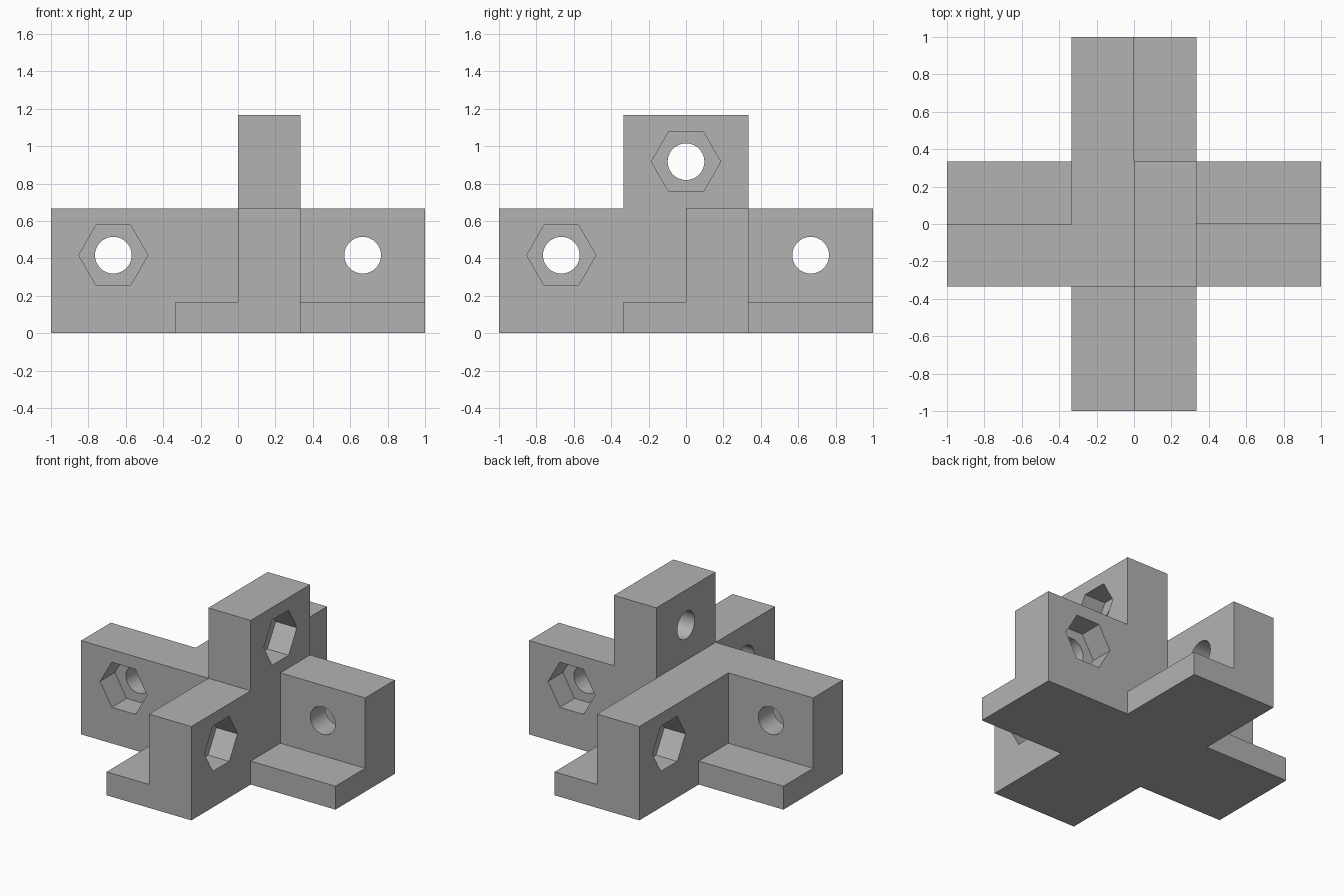
import bpy, bmesh
from math import pi, cos, sin, radians
from mathutils import Matrix, Vector

W = 1 / 3          # half width of every arm, and wall thickness
BASE = W / 2       # height of the base flange
WALL = 2 * W       # height of the horizontal walls
TOP = 3.5 * W      # top of the upright wall
HOLE_R, NUT_R = 0.098, 0.185
NUT_DEPTH = W / 2

old = bpy.data.objects.get("Cube")
if old:
    bpy.data.objects.remove(old, do_unlink=True)

grey = bpy.data.materials.new("Plain grey")
grey.use_nodes = True
colour = (0.448, 0.448, 0.448, 1)
grey.diffuse_color = colour
grey.node_tree.nodes["Principled BSDF"].inputs["Base Color"].default_value = colour


def prism(name, outline, direction, turn=0):
    """Extrude a closed outline, then turn it about the vertical axis."""
    bm = bmesh.new()
    face = bm.faces.new([bm.verts.new(p) for p in outline])
    new = bmesh.ops.extrude_face_region(bm, geom=[face])["geom"]
    moved = [v for v in new if isinstance(v, bmesh.types.BMVert)]
    bmesh.ops.translate(bm, verts=moved, vec=Vector(direction))
    bmesh.ops.recalc_face_normals(bm, faces=bm.faces)
    bm.transform(Matrix.Rotation(turn, 4, "Z"))
    mesh = bpy.data.meshes.new(name)
    bm.to_mesh(mesh)
    bm.free()
    mesh.materials.append(grey)
    obj = bpy.data.objects.new(name, mesh)
    bpy.context.scene.collection.objects.link(obj)
    return obj


def ring(x, y, z, radius, sides):
    """Regular polygon facing along y."""
    return [(x + radius * cos(2 * pi * i / sides), y,
             z + radius * sin(2 * pi * i / sides)) for i in range(sides)]


def bolt_cutters(x, z, turn):
    """Through hole plus a hexagonal nut pocket on the outer side."""
    return [prism("bolt_cutter", ring(x, -0.1, z, HOLE_R, 64), (0, 0.6, 0), turn),
            prism("nut_cutter", ring(x, W - NUT_DEPTH, z, NUT_R, 6), (0, 0.4, 0), turn)]


# Central block
body = prism("corner_bracket", [(-W, -W, 0), (W, -W, 0), (W, W, 0), (-W, W, 0)],
             (0, 0, WALL))

# Four L-section arms in a pinwheel
section = [(-W, 0), (W, 0), (W, WALL), (0, WALL), (0, BASE), (-W, BASE)]
solids, cutters = [], []
for i in range(4):
    solids.append(prism("arm", [(W, y, z) for y, z in section],
                        (1 - W, 0, 0), i * pi / 2))
    cutters += bolt_cutters(2 * W, 1.25 * W, i * pi / 2)

# Upright wall
solids.append(prism("upright", [(0, -W, W), (W, -W, W), (W, W, W), (0, W, W)],
                    (0, 0, TOP - W)))
cutters += bolt_cutters(0, 2.75 * W, -pi / 2)

# Fuse the solids, then cut the holes
for tool in solids + cutters:
    mod = body.modifiers.new(tool.name, "BOOLEAN")
    mod.object = tool
    mod.operation = "UNION" if tool in solids else "DIFFERENCE"
    mod.solver = "EXACT"
    tool.hide_render = True
bpy.context.view_layer.update()
fused = bpy.data.meshes.new_from_object(
    body.evaluated_get(bpy.context.evaluated_depsgraph_get()))
body.modifiers.clear()
body.data = fused
fused.name = "corner_bracket"
for tool in solids + cutters:
    bpy.data.objects.remove(tool, do_unlink=True)

# Merge coplanar faces left by the joins
bm = bmesh.new()
bm.from_mesh(fused)
bmesh.ops.remove_doubles(bm, verts=bm.verts, dist=0.0001)
bmesh.ops.dissolve_limit(bm, angle_limit=radians(1), verts=bm.verts, edges=bm.edges)
bm.to_mesh(fused)
bm.free()
fused.materials.clear()
fused.materials.append(grey)

# Round holes smooth, everything else crisp
bpy.ops.object.select_all(action="DESELECT")
body.select_set(True)
bpy.context.view_layer.objects.active = body
bpy.ops.object.shade_smooth_by_angle(angle=radians(30))
